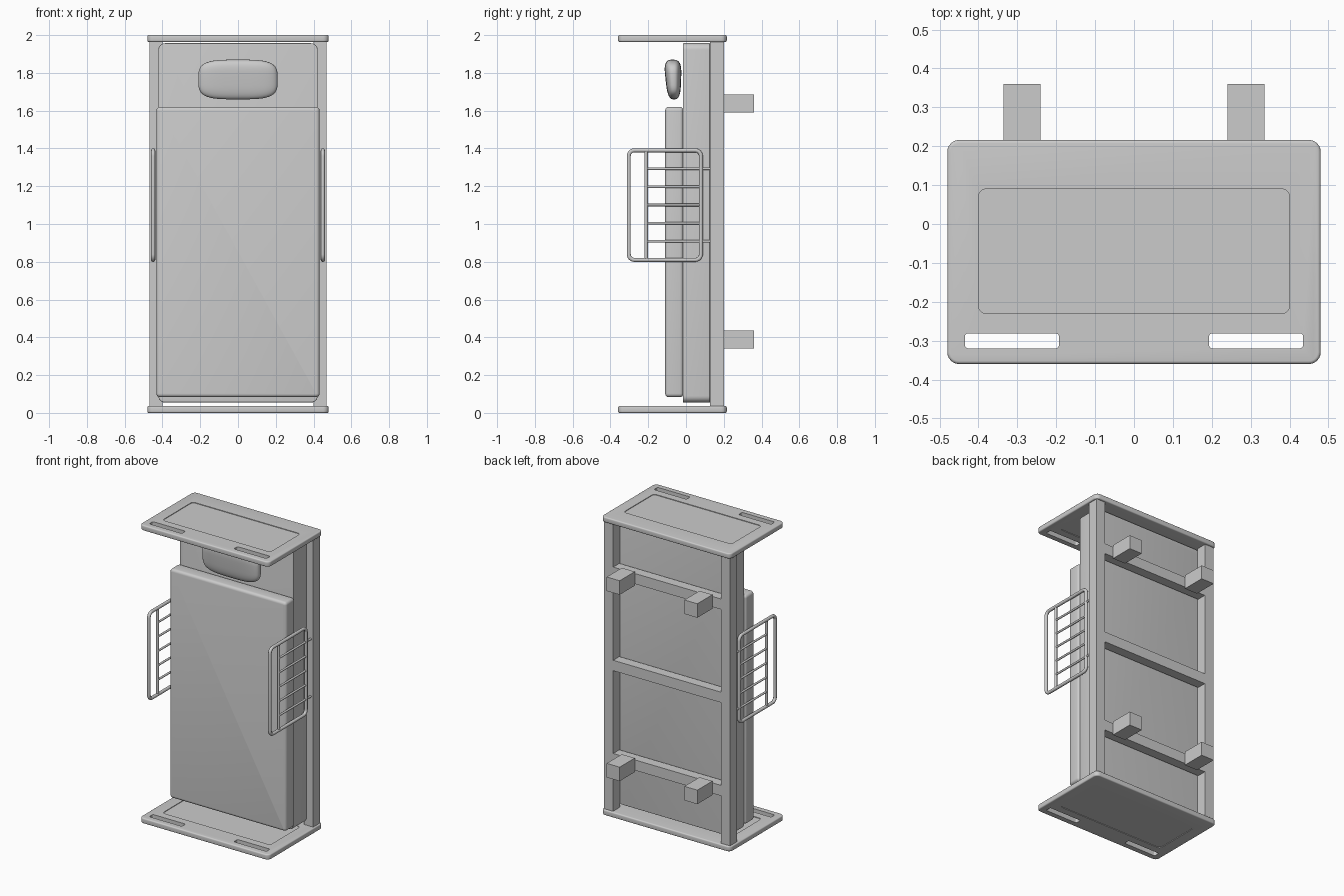
import bpy, bmesh, math
from mathutils import Vector

if "Cube" in bpy.data.objects:
    bpy.data.objects.remove(bpy.data.objects["Cube"])


def select(obj):
    bpy.ops.object.select_all(action='DESELECT')
    obj.select_set(True)
    bpy.context.view_layer.objects.active = obj


def smooth(obj, angle=35):
    select(obj)
    bpy.ops.object.shade_smooth_by_angle(angle=math.radians(angle))


def add_mesh(name, bm):
    bmesh.ops.recalc_face_normals(bm, faces=bm.faces)
    me = bpy.data.meshes.new(name)
    bm.to_mesh(me)
    bm.free()
    obj = bpy.data.objects.new(name, me)
    bpy.context.collection.objects.link(obj)
    return obj


def rounded(x0, x1, y0, y1, r, n=6):
    pts = []
    for cx, cy, a in ((x1 - r, y1 - r, 0), (x0 + r, y1 - r, 90), (x0 + r, y0 + r, 180), (x1 - r, y0 + r, 270)):
        for i in range(n + 1):
            t = math.radians(a + 90 * i / n)
            pts.append((cx + r * math.cos(t), cy + r * math.sin(t)))
    return pts


def prism(name, pts, lo, hi, axis='Z', bevel=0.0):
    """Extrude an outline along z (outline in xy) or along y (outline in xz)."""
    place = (lambda p, h: (p[0], p[1], h)) if axis == 'Z' else (lambda p, h: (p[0], h, p[1]))
    bm = bmesh.new()
    a = [bm.verts.new(place(p, lo)) for p in pts]
    b = [bm.verts.new(place(p, hi)) for p in pts]
    bm.faces.new(a)
    bm.faces.new(b)
    for i in range(len(pts)):
        j = (i + 1) % len(pts)
        bm.faces.new((a[i], a[j], b[j], b[i]))
    obj = add_mesh(name, bm)
    if bevel:
        m = obj.modifiers.new("bevel", 'BEVEL')
        m.width, m.segments = bevel, 4
        m.limit_method, m.angle_limit = 'ANGLE', math.radians(50)
        select(obj)
        bpy.ops.object.modifier_apply(modifier="bevel")
        smooth(obj)
    return obj


def box(name, x0, x1, y0, y1, z0, z1):
    return prism(name, [(x0, y0), (x1, y0), (x1, y1), (x0, y1)], z0, z1)


def cut(obj, cutter):
    m = obj.modifiers.new("cut", 'BOOLEAN')
    m.operation, m.solver, m.object = 'DIFFERENCE', 'EXACT', cutter
    select(obj)
    bpy.ops.object.modifier_apply(modifier="cut")
    bpy.data.objects.remove(cutter)


def tube(name, pts, radius, closed=False):
    cu = bpy.data.curves.new(name, 'CURVE')
    cu.dimensions = '3D'
    cu.bevel_depth, cu.bevel_resolution, cu.use_fill_caps = radius, 3, True
    sp = cu.splines.new('POLY')
    sp.points.add(len(pts) - 1)
    for p, co in zip(sp.points, pts):
        p.co = (*co, 1)
    sp.use_cyclic_u = closed
    obj = bpy.data.objects.new(name, cu)
    bpy.context.collection.objects.link(obj)
    select(obj)
    bpy.ops.object.convert(target='MESH')
    smooth(bpy.context.view_layer.objects.active, 50)


# End boards with two hand slots and a shallow recessed panel on both faces
for name, z0, z1 in (("foot_board", 0.0, 0.036), ("head_board", 1.964, 2.0)):
    board = prism(name, rounded(-0.48, 0.48, -0.36, 0.216, 0.03), z0, z1, bevel=0.008)
    for x0, x1 in ((-0.435, -0.193), (0.193, 0.435)):
        cut(board, prism("slot_cutter", rounded(x0, x1, -0.32, -0.281, 0.009), z0 - 0.1, z1 + 0.1))
    for a, b in ((z0 - 0.05, z0 + 0.004), (z1 - 0.004, z1 + 0.05)):
        cut(board, prism("recess_cutter", rounded(-0.40, 0.40, -0.23, 0.09, 0.02), a, b))
    smooth(board)

# Long side rails of the bed frame
for side, s in (("left", -1), ("right", 1)):
    xs = sorted((s * 0.40, s * 0.468))
    box(side + "_frame_rail", *xs, 0.128, 0.202, 0.034, 1.966)

# Cross bars and square legs
for name, z in (("foot", 0.388), ("middle", 1.013), ("head", 1.638)):
    box(name + "_cross_bar", -0.405, 0.405, 0.135, 0.2, z - 0.035, z + 0.035)
    if name != "middle":
        for side, x in (("left", -0.288), ("right", 0.288)):
            box(f"{name}_{side}_leg", x - 0.048, x + 0.048, 0.2, 0.36, z - 0.047, z + 0.047)

# Mattress and blanket
prism("mattress", rounded(-0.422, 0.422, 0.055, 1.957, 0.035), -0.016, 0.127, 'Y', 0.004)
prism("blanket", rounded(-0.432, 0.432, 0.083, 1.62, 0.02), -0.11, -0.014, 'Y', 0.018)

# Pillow: a squared-off ellipsoid, thinner towards the foot end
bm = bmesh.new()
bmesh.ops.create_uvsphere(bm, u_segments=48, v_segments=32, radius=1)
power = lambda v, e: math.copysign(abs(v) ** e, v)
for v in bm.verts:
    x, y, z = power(v.co.x, 0.55), power(v.co.y, 0.7), power(v.co.z, 0.55)
    thick = 0.048 * (0.86 + 0.16 * z)
    front_lean = -0.004 * z
    v.co = Vector((0.21 * x, -0.067 + thick * y + front_lean, 1.765 + 0.105 * z))
pillow = add_mesh("pillow", bm)
smooth(pillow, 80)

# Safety guards on both sides
for side, s in (("left", -1), ("right", 1)):
    x = s * 0.449
    loop = [(x, y, z) for y, z in rounded(-0.303, 0.079, 0.81, 1.39, 0.03)]
    tube(side + "_guard_frame", loop, 0.011, True)
    tube(side + "_guard_upright", [(x, -0.211, 0.81), (x, -0.211, 1.39)], 0.009)
    for i in range(5):
        z = 0.908 + 0.0963 * i
        end = 0.135 if i in (0, 4) else 0.079
        tube(f"{side}_guard_rung_{i + 1}", [(x, -0.211, z), (x, end, z)], 0.007)
